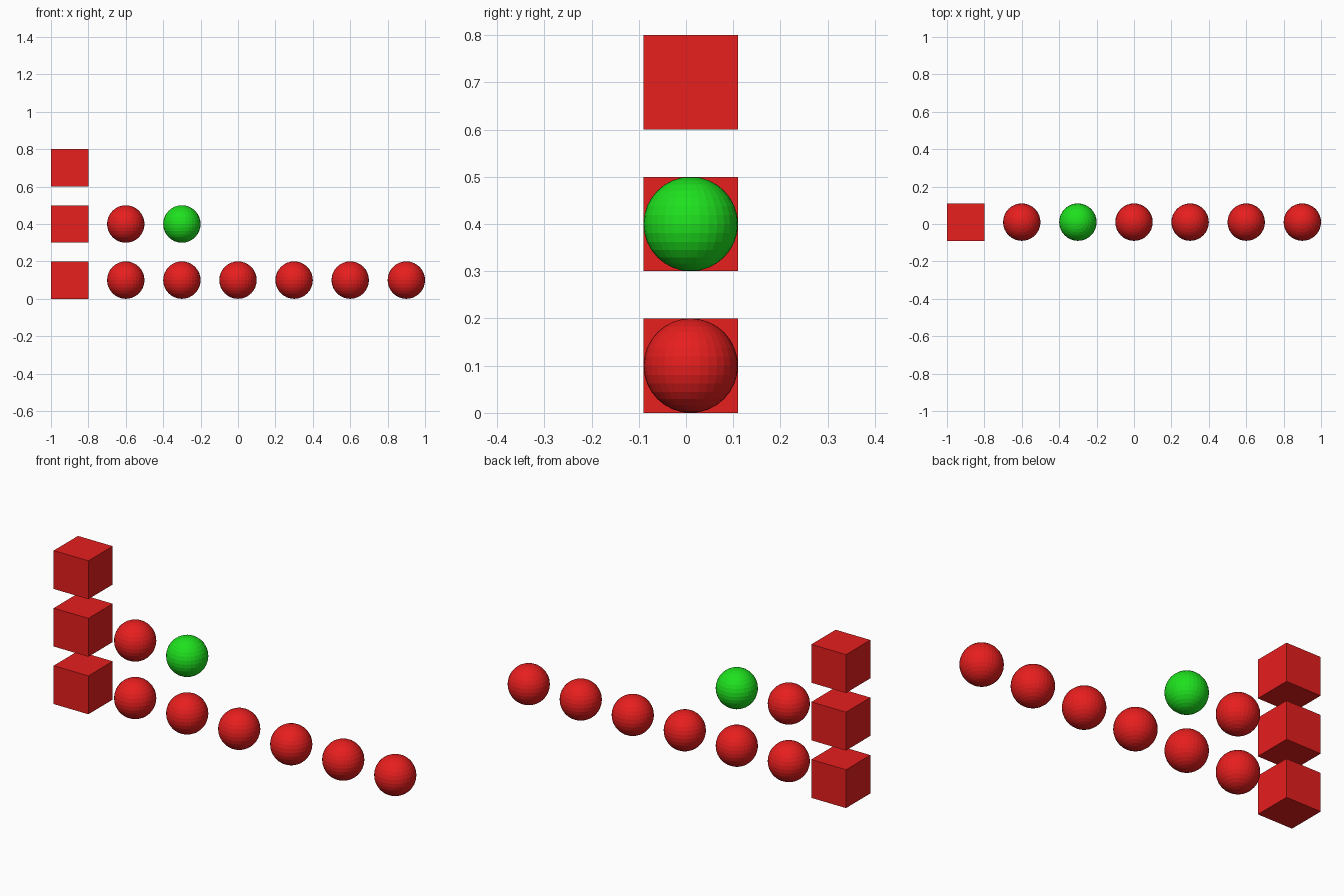
import bpy

if "Cube" in bpy.data.objects:
    bpy.data.objects.remove(bpy.data.objects["Cube"])

CENTRE_Y = 0.01
RADIUS = 0.1
SPACING = 0.3


def make_material(name, colour):
    mat = bpy.data.materials.new(name)
    mat.diffuse_color = colour
    mat.use_nodes = True
    mat.node_tree.nodes["Principled BSDF"].inputs["Base Color"].default_value = mat.diffuse_color
    return mat


red = make_material("red", (0.8, 0.013, 0.013, 1))
green = make_material("green", (0.013, 0.75, 0.013, 1))


def finish(name, mat):
    obj = bpy.context.object
    obj.name = name
    obj.data.materials.append(mat)


def row_height(row):
    return RADIUS + row * SPACING


def label_block(row):
    bpy.ops.mesh.primitive_cube_add(size=2 * RADIUS, location=(-0.9, CENTRE_Y, row_height(row)))
    finish(f"label_block_{row + 1}", red)


def ball(row, column, mat):
    bpy.ops.mesh.primitive_uv_sphere_add(
        segments=32, ring_count=16, radius=RADIUS,
        location=(-0.6 + column * SPACING, CENTRE_Y, row_height(row)))
    finish(f"ball_row_{row + 1}_{column + 1}", mat)


# Stack of three blocks at the left end of the rows
for row in range(3):
    label_block(row)

# Bottom row of six balls, middle row of two; the top row is empty
rows = [[red] * 6, [red, green]]
for row, mats in enumerate(rows):
    for column, mat in enumerate(mats):
        ball(row, column, mat)
